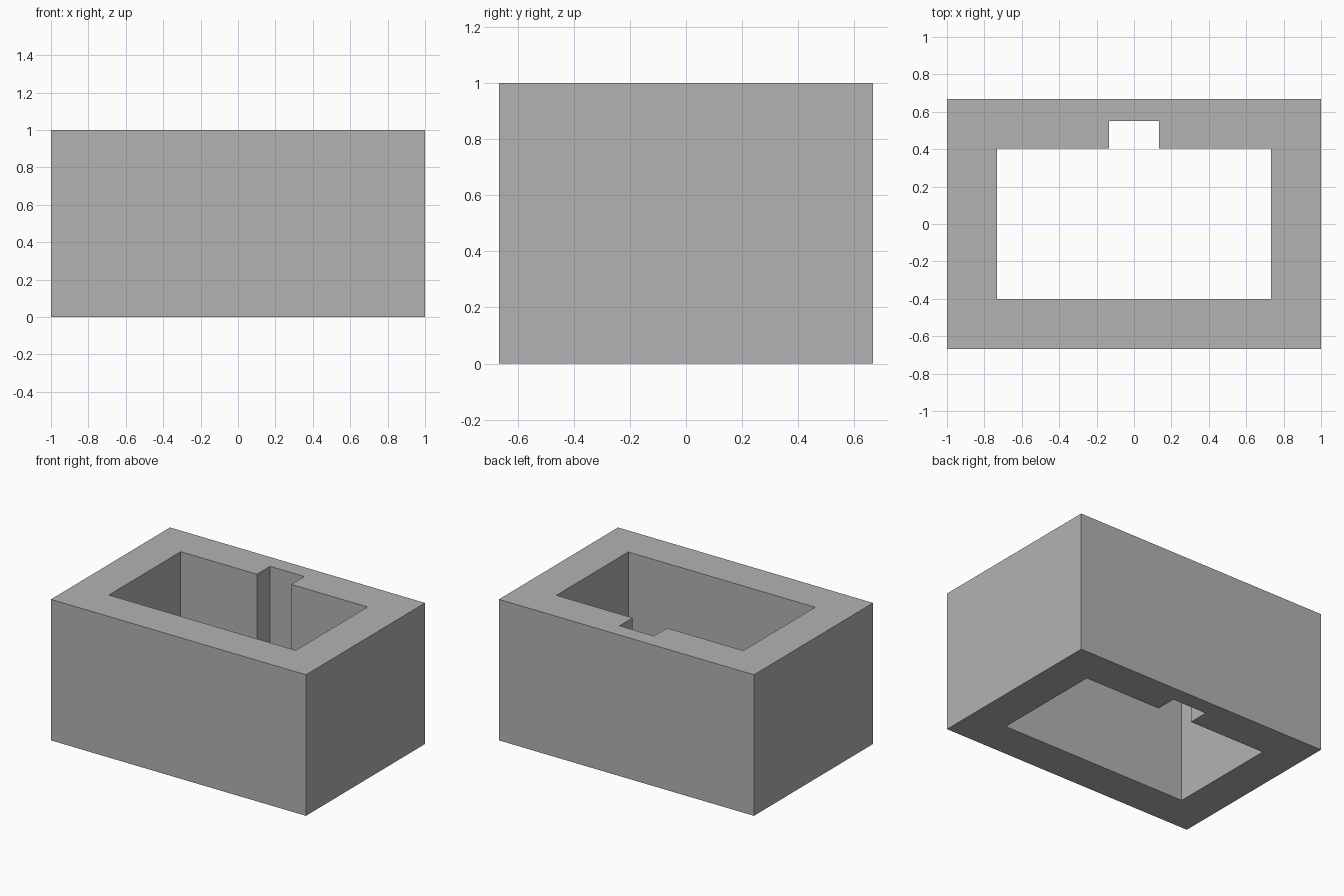
import bpy
import bmesh

cube = bpy.data.objects.get("Cube")
if cube:
    bpy.data.objects.remove(cube, do_unlink=True)

HEIGHT = 1.0


def material(name, colour):
    mat = bpy.data.materials.new(name)
    mat.use_nodes = True
    mat.diffuse_color = colour
    mat.node_tree.nodes["Principled BSDF"].inputs["Base Color"].default_value = colour
    return mat


def mirrored(half):
    """Close a right-hand half outline by mirroring it across x = 0."""
    return half + [(-x, y) for x, y in reversed(half)]


def add_loop(bm, outline):
    verts = [bm.verts.new((x, y, 0)) for x, y in outline]
    return [bm.edges.new((a, b)) for a, b in zip(verts, verts[1:] + verts[:1])]


# Outer block outline, and the opening with a keyway slot in its back wall
outer = mirrored([(1.0, -0.667), (1.0, 0.667)])
opening = mirrored([(0.733, -0.4), (0.733, 0.405), (0.135, 0.405), (0.135, 0.552)])

# Fill the ring between the outlines and raise it to full height
bm = bmesh.new()
edges = add_loop(bm, outer) + add_loop(bm, opening)
bmesh.ops.triangle_fill(bm, edges=edges, use_beauty=True)
raised = bmesh.ops.extrude_face_region(bm, geom=bm.faces[:], use_keep_orig=True)
top = [v for v in raised["geom"] if isinstance(v, bmesh.types.BMVert)]
bmesh.ops.translate(bm, verts=top, vec=(0, 0, HEIGHT))
bmesh.ops.recalc_face_normals(bm, faces=bm.faces[:])

mesh = bpy.data.meshes.new("hollow_block")
bm.to_mesh(mesh)
bm.free()
mesh.materials.append(material("plain grey", (0.45, 0.45, 0.45, 1)))
block = bpy.data.objects.new("hollow_block", mesh)
bpy.context.collection.objects.link(block)
